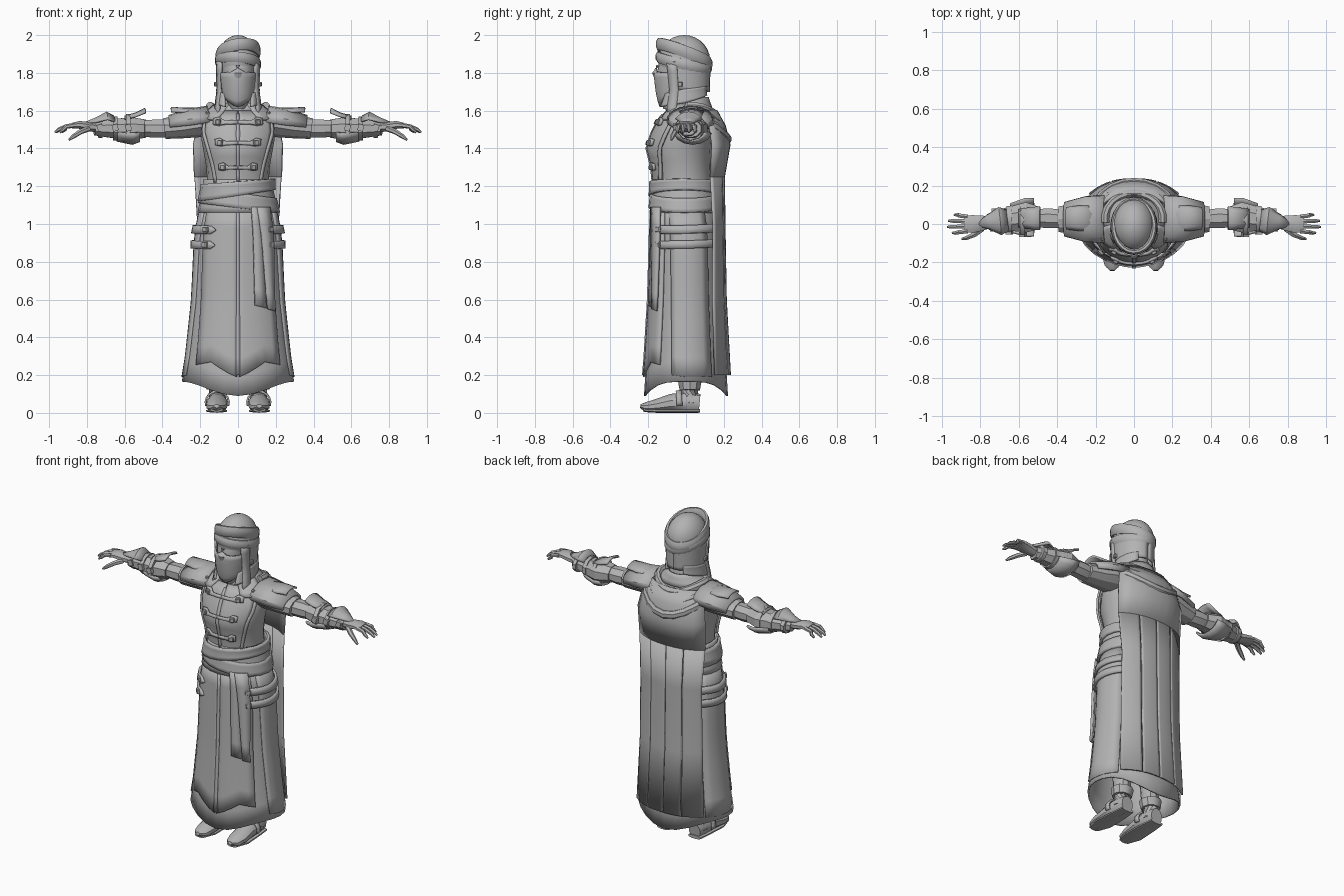
import bpy, bmesh
from math import sin, cos, radians, pi
from mathutils import Vector, Matrix

if "Cube" in bpy.data.objects:
    bpy.data.objects.remove(bpy.data.objects["Cube"])

grey = bpy.data.materials.new("plain grey cloth")
grey.use_nodes = True
TONE = (0.45, 0.45, 0.45, 1)
grey.diffuse_color = TONE
grey.node_tree.nodes["Principled BSDF"].inputs["Base Color"].default_value = TONE
Z = Vector((0, 0, 1))


def finish(name, bm, mirror=False, thick=0, angle=35):
    bmesh.ops.remove_doubles(bm, verts=bm.verts, dist=0.0005)
    bmesh.ops.recalc_face_normals(bm, faces=bm.faces)
    mesh = bpy.data.meshes.new(name)
    bm.to_mesh(mesh)
    bm.free()
    mesh.materials.append(grey)
    ob = bpy.data.objects.new(name, mesh)
    bpy.context.collection.objects.link(ob)
    for o in bpy.context.selected_objects:
        o.select_set(False)
    ob.select_set(True)
    bpy.context.view_layer.objects.active = ob
    bpy.ops.object.shade_smooth_by_angle(angle=radians(angle))
    if thick:
        mod = ob.modifiers.new("thickness", "SOLIDIFY")
        mod.thickness, mod.offset = thick, 0
    if mirror:
        mod = ob.modifiers.new("mirror", "MIRROR")
        mod.use_mirror_merge = False
    return ob


def skin(rows, bm, wrap=False, loop=False):
    """Join rows of points with quads."""
    grid = [[bm.verts.new(p) for p in row] for row in rows]
    n = len(grid[0])
    for i in range(len(grid) if loop else len(grid) - 1):
        a, b = grid[i], grid[(i + 1) % len(grid)]
        for j in range(n if wrap else n - 1):
            k = (j + 1) % n
            bm.faces.new((a[j], a[k], b[k], b[j]))
    return grid


def tube(name, secs, n=10, arc=None, loop=False, mirror=False, thick=0, angle=35):
    """Sweep an ellipse through sections (x, y, z, half width, half height)."""
    pts = [Vector(s[:3]) for s in secs]
    m, rows = len(pts), []
    for i, s in enumerate(secs):
        if loop:
            d = pts[(i + 1) % m] - pts[i - 1]
        else:
            d = pts[min(i + 1, m - 1)] - pts[max(i - 1, 0)]
        d.normalize()
        side = d.cross(Z)
        side = side.normalized() if side.length > 0.05 else Vector((1, 0, 0))
        up = side.cross(d)
        if arc:
            angs = [radians(arc[0] + (arc[1] - arc[0]) * j / n) for j in range(n + 1)]
        else:
            angs = [2 * pi * (j + 0.5) / n for j in range(n)]
        rows.append([pts[i] + side * s[3] * cos(a) + up * s[4] * sin(a) for a in angs])
    bm = bmesh.new()
    grid = skin(rows, bm, wrap=not arc, loop=loop)
    if not arc and not loop:
        bm.faces.new(grid[0])
        bm.faces.new(grid[-1])
    return finish(name, bm, mirror, thick, angle)


def on_body(table, deg, z, off=0):
    """Point on a body given by rows (z, rx, ry, cy); 0 degrees is the front."""
    table = sorted(table)
    z0 = min(max(z, table[0][0]), table[-1][0])
    for lo, hi in zip(table, table[1:]):
        if z0 <= hi[0]:
            t = (z0 - lo[0]) / (hi[0] - lo[0])
            rx, ry, cy = (lo[i] + (hi[i] - lo[i]) * t for i in (1, 2, 3))
            break
    a = radians(deg)
    return Vector(((rx + off) * sin(a), cy - (ry + off) * cos(a), z))


def patch(name, table, top, bottom, off=0, thick=0, nv=6, seg=2, mirror=False):
    """Sheet hugging a body between two lines of (degrees, z)."""
    def fine(line):
        out = []
        for p, q in zip(line, line[1:]):
            out += [Vector(p).lerp(Vector(q), k / seg) for k in range(seg)]
        return out + [Vector(line[-1])]
    t, b = fine(top), fine(bottom)
    rows = [[on_body(table, *p.lerp(q, v / nv), off) for p, q in zip(t, b)]
            for v in range(nv + 1)]
    bm = bmesh.new()
    skin(rows, bm)
    return finish(name, bm, mirror, thick)


def buckle(name, table, deg, z, w, h, off, mirror=True):
    bm = bmesh.new()
    m = (Matrix.Translation(on_body(table, deg, z, off)) @ Matrix.Rotation(radians(deg), 4, "Z")
         @ Matrix.Diagonal((w, 0.018, h, 1)))
    bmesh.ops.create_cube(bm, size=1, matrix=m)
    bmesh.ops.bevel(bm, geom=bm.edges[:], offset=0.004, affect="EDGES")
    finish(name, bm, mirror)


def ring(name, rx, ry, cy, z, slope, w, h, roll=0):
    secs = []
    for k in range(24):
        a = 2 * pi * k / 24
        y = -ry * cos(a)
        secs.append((rx * sin(a), cy + y, z + slope * y + roll * sin(a), w, h))
    tube(name, secs, 8, loop=True)


def level(z, step=18):
    return [(a, z) for a in range(-180, 181, step)]


TORSO = [(1.04, .2, .165, -.01), (1.2, .163, .15, -.01), (1.3, .167, .15, -.02),
         (1.4, .185, .165, -.03), (1.48, .2, .155, -.015), (1.56, .185, .13, 0),
         (1.61, .13, .1, .02), (1.66, .07, .07, .03), (1.74, .065, .07, .02)]
SKIRT = [(1.1, .19, .16, -.01), (.95, .222, .175, 0), (.6, .238, .185, 0),
         (.3, .27, .203, 0), (.17, .292, .213, 0), (.08, .3, .218, 0)]

# Torso, neck and coat front
patch("torso", TORSO, level(1.74), level(1.04), nv=14, seg=1)
patch("coat_front_panels", TORSO, [(1, 1.6), (30, 1.6), (60, 1.55)],
      [(1, 1.2), (25, 1.2), (42, 1.2)], .008, .012, nv=10, seg=4, mirror=True)
patch("lapel_edges", TORSO, [(58, 1.54), (64, 1.53)], [(38, 1.22), (44, 1.22)],
      .016, .012, nv=10, mirror=True)
patch("coat_seam", TORSO, [(-2.5, 1.58), (2.5, 1.58)], [(-2.5, 1.22), (2.5, 1.22)], .014, .012, nv=10)
for z, reach in ((1.54, 38), (1.43, 34), (1.3, 32)):
    top = [(0, z + .008), (reach * .5, z + .006), (reach * .75, z + .024), (reach, z + .018)]
    low = [(0, z - .01), (reach * .5, z - .012), (reach * .75, z - .018), (reach, z - .014)]
    patch("chest_strap", TORSO, top, low, .022, .012, nv=2, mirror=True)
    buckle("chest_buckle", TORSO, reach * .75, z, .028, .03, .03)
patch("collar_flaps", TORSO, [(22, 1.635), (75, 1.635)], [(32, 1.55), (78, 1.56)],
      .02, .014, nv=4, seg=5, mirror=True)
buckle("collar_button", TORSO, 58, 1.58, .03, .03, .032)
patch("collar", TORSO, level(1.67), level(1.6), .016, .012, nv=3, seg=1)

# Waist wrap
patch("waist_wrap", TORSO, level(1.235), level(1.06), .014, .012, nv=6, seg=1)
patch("sash_upper", TORSO, [(a, 1.225 + .015 * sin(radians(a))) for a, _ in level(0)],
      [(a, 1.15 + .03 * sin(radians(a))) for a, _ in level(0)], .026, .016, nv=4, seg=1)
patch("sash_lower", TORSO, [(a, 1.165 - .03 * sin(radians(a))) for a, _ in level(0)],
      [(a, 1.085 - .025 * sin(radians(a))) for a, _ in level(0)], .02, .016, nv=4, seg=1)

# Skirt with pointed hem, front panels, sash tails and hip straps
hem = [(a, .165 - .075 * abs(cos(radians(a))) ** 4) for a, _ in level(0, 15)]
patch("skirt", SKIRT, level(1.1, 15), hem, 0, .01, nv=9, seg=1)
patch("skirt_front_panels", SKIRT, [(1, 1.08), (14, 1.08), (32, 1.08), (52, 1.08)],
      [(1, .19), (10, .21), (30, .27), (50, .255)], .01, .012, nv=9, mirror=True)
patch("skirt_side_panels", SKIRT, [(62, 1.08), (90, 1.08), (128, 1.08)],
      [(70, .2), (90, .19), (128, .19)], .006, .01, nv=9, seg=3, mirror=True)
patch("skirt_seam", SKIRT, [(-2, 1.06), (2, 1.06)], [(-2, .2), (2, .2)], .016, .012, nv=9)
patch("sash_tail_long", SKIRT, [(27, 1.09), (48, 1.09)], [(35, .55), (45, .54)], .032, .014, mirror=False)
patch("sash_tail_short", SKIRT, [(19, 1.09), (32, 1.09)], [(20, .57), (34, .555)], .022, .014)
for z in (.97, .89):
    patch("hip_strap", SKIRT, [(30, z), (37, z + .02), (90, z + .022), (152, z + .03)],
          [(30, z - .006), (37, z - .022), (90, z - .02), (152, z - .012)],
          .02, .014, nv=2, seg=6, mirror=True)
    buckle("hip_buckle", SKIRT, 44, z, .035, .03, .03)

# Back cape: one upper sheet and four hanging strips
CAPE = [(1.6, .17, .16, .06), (1.52, .215, .205, .08), (1.42, .235, .23, .09),
        (1.25, .23, .2, .07), (1.0, .215, .203, .06), (.6, .22, .21, .07), (.2, .235, .232, .08)]


def cape_sheet(name, rows, t0, t1):
    bm = bmesh.new()
    ts = [t0 + (t1 - t0) * k / 8 for k in range(9)]
    skin([[(w * t, y - d * abs(t) ** 2.5, z) for t in ts] for z, w, y, d in rows], bm)
    finish(name, bm, thick=.012)


cape_sheet("cape_upper", CAPE[:4], -1, 1)
for k in range(4):
    left = -1 + k * .5
    cape_sheet("cape_strip", CAPE[3:], left + .012, left + .488)

# Hood lying on the shoulders
for k in range(3):
    secs = []
    for i in range(13):
        a = radians(-100 + 200 * i / 12)
        back = max(cos(a), 0)
        secs.append(((.15 + .035 * k) * sin(a), .03 + (.13 + .03 * k) * cos(a),
                     1.62 - .03 * k - (.05 + .03 * k) * back ** 2, .022, .028))
    tube("hood_fold", secs, 8)

# Head, face mask and head wraps
bm = bmesh.new()
bmesh.ops.create_uvsphere(bm, u_segments=24, v_segments=14, radius=1,
                          matrix=Matrix.Translation((0, -.01, 1.865)) @ Matrix.Diagonal((.11, .138, .135, 1)))
finish("head_dome", bm)
FACE = [(1.61, .04, .05, -.07), (1.67, .068, .075, -.065), (1.74, .08, .095, -.055),
        (1.8, .085, .105, -.05), (1.86, .095, .1, -.04)]
patch("face", FACE, level(1.86), level(1.61), nv=8, seg=1)
patch("face_mask", FACE, [(-75, 1.8), (-22, 1.805), (0, 1.825), (22, 1.805), (75, 1.8)],
      [(-75, 1.67), (-22, 1.63), (0, 1.62), (22, 1.63), (75, 1.67)], .01, .012, seg=4)
tube("nose", [(0, -.15, 1.84, .012, .008), (0, -.168, 1.8, .02, .012), (0, -.15, 1.75, .022, .01)], 8)
ring("head_wrap_high", .105, .135, -.01, 1.9, -.38, .016, .034, .015)
ring("head_wrap_low", .108, .134, -.012, 1.855, -.22, .016, .03, -.01)
GUARD = [(1.6, .118, .145, -.015), (1.7, .105, .125, -.005), (1.86, .11, .135, -.01)]
patch("head_cloth", GUARD, [(62, 1.86), (100, 1.85), (180, 1.82)],
      [(62, 1.72), (100, 1.7), (180, 1.7)], 0, .012, seg=6, mirror=True)
patch("neck_guard", GUARD, [(40, 1.69), (90, 1.715), (150, 1.73)],
      [(35, 1.62), (90, 1.64), (150, 1.68)], .004, .012, seg=5, mirror=True)
patch("face_drapes", GUARD, [(50, 1.86), (74, 1.86)], [(56, 1.57), (76, 1.56)], .006, .014, mirror=True)
buckle("drape_stud", GUARD, 80, 1.74, .025, .025, .012)

# Shoulders and sleeves
tube("shoulders", [(.08, .025, 1.54, .1, .07), (.2, .025, 1.535, .105, .075),
                   (.3, .025, 1.515, .085, .062), (.39, .025, 1.505, .07, .055)], 10, mirror=True, angle=25)
tube("pauldrons", [(.15, .025, 1.55, .12, .07), (.25, .025, 1.535, .115, .07),
                   (.36, .025, 1.52, .085, .05)], 8, (-10, 190), mirror=True, thick=.014, angle=25)
tube("shoulder_crests", [(.2, .03, 1.54, .1, .07), (.28, .03, 1.535, .1, .075),
                         (.35, .03, 1.53, .085, .085)], 6, (50, 130), mirror=True, thick=.012, angle=25)
tube("sleeves", [(.36, .025, 1.505, .05, .05), (.44, .03, 1.505, .056, .052),
                 (.52, .03, 1.505, .05, .045)], 8, mirror=True, angle=25)

# Forearm guards with flared plates and straps
tube("forearm_guards", [(.49, .03, 1.505, .062, .052), (.56, .035, 1.505, .085, .065),
                        (.66, .025, 1.505, .065, .055), (.76, .01, 1.505, .045, .038)],
     8, mirror=True, angle=25)
tube("elbow_blades", [(.49, .03, 1.505, .105, .105), (.54, .03, 1.505, .095, .08),
                      (.6, .03, 1.505, .08, .062)], 4, (55, 125), mirror=True, thick=.012)
tube("lower_flares", [(.52, .035, 1.5, .1, .06), (.56, .035, 1.5, .1, .075),
                      (.64, .03, 1.5, .075, .058)], 6, (195, 345), mirror=True, thick=.012)
tube("wrist_plates", [(.66, .02, 1.505, .065, .065), (.7, .015, 1.505, .085, .085),
                      (.76, .01, 1.51, .045, .05), (.81, 0, 1.525, .01, .012)],
     6, (35, 145), mirror=True, thick=.01)
for x, r in ((.58, .08), (.65, .066), (.73, .052)):
    tube("forearm_strap", [(x - .012, .025, 1.505, r + .008, r - .002),
                           (x + .012, .025, 1.505, r + .006, r - .004)], 10, mirror=True)
    bm = bmesh.new()
    bmesh.ops.create_cube(bm, size=1, matrix=Matrix.Translation((x, .025 - r, 1.51))
                          @ Matrix.Rotation(.3, 4, "Y") @ Matrix.Diagonal((.03, .025, .035, 1)))
    finish("forearm_buckle", bm, True)

# Hands
tube("palms", [(.74, .01, 1.51, .032, .027), (.79, .005, 1.515, .042, .026),
               (.84, 0, 1.525, .05, .022), (.88, 0, 1.52, .046, .016)], 8, mirror=True)
for k, tip in enumerate((.945, .97, .965, .935)):
    y = -.037 + .025 * k
    tube("finger", [(.865, y, 1.523, .013, .013), (.91, y * 1.15, 1.516, .012, .012),
                    (tip - .02, y * 1.25, 1.5, .011, .01), (tip, y * 1.25, 1.485, .006, .006)],
         6, mirror=True)
tube("thumbs", [(.79, -.025, 1.505, .017, .016), (.83, -.055, 1.49, .015, .014),
                (.87, -.072, 1.465, .012, .012), (.895, -.078, 1.445, .006, .006)], 6, mirror=True)

# Boots
tube("legs", [(.11, .02, .05, .05, .052), (.105, .02, .14, .05, .05),
              (.1, .01, .45, .065, .07)], 10, mirror=True)
tube("boot_cuffs", [(.108, .02, .12, .056, .058), (.105, .02, .17, .066, .066)], 10, mirror=True)
tube("shoes", [(.11, .072, .05, .04, .05), (.11, .01, .056, .052, .056),
               (.11, -.08, .05, .056, .05), (.113, -.16, .036, .056, .036),
               (.113, -.215, .03, .042, .026), (.113, -.242, .036, .014, .01)], 10, mirror=True)
tube("soles", [(.11, .075, .011, .045, .011), (.11, 0, .011, .054, .011),
               (.113, -.14, .011, .06, .011), (.113, -.225, .016, .035, .011)], 8, mirror=True)
tube("shoe_straps", [(.11, -.02, .058, .06, .06), (.11, -.05, .056, .062, .056)],
     10, (-20, 200), mirror=True, thick=.01)
